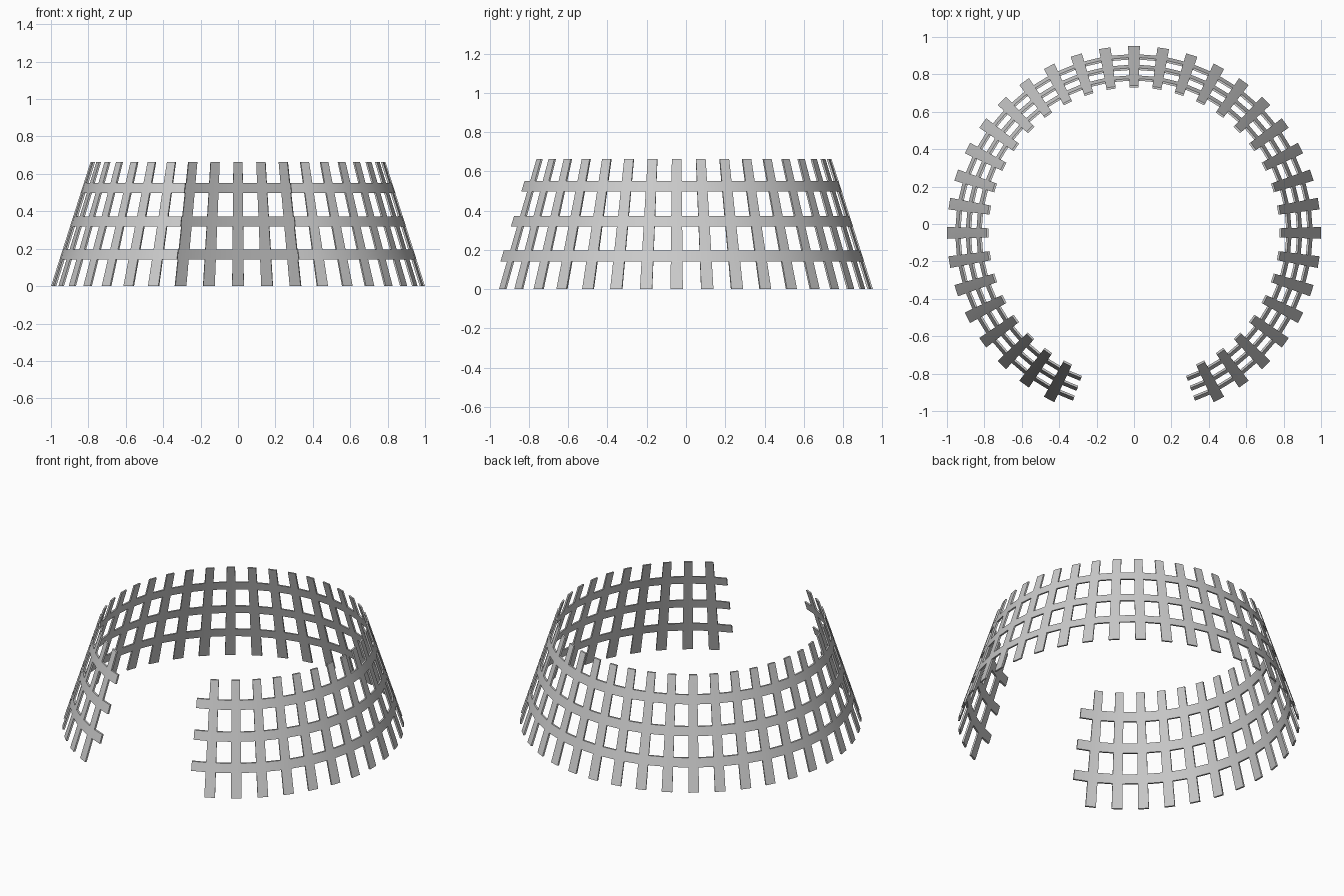
import bpy, bmesh
from math import sin, cos, radians

if "Cube" in bpy.data.objects:
    bpy.data.objects.remove(bpy.data.objects["Cube"])

R_BOTTOM, R_TOP, HEIGHT = 1.0, 0.789, 0.663
THICK = 0.011
Y_SHIFT = -0.0475            # open ring centred by its bounds
STEP, HALF_SLAT = 9.0, 1.8   # degrees
LAST, END = 17, 160.0        # slats each side of the back one, rail end angle

# Angular breaks: even-numbered strips are gaps, odd-numbered strips are slats
angles = [-END]
for i in range(-LAST, LAST + 1):
    angles += [i * STEP - HALF_SLAT, i * STEP + HALF_SLAT]
angles.append(END)

# Height breaks: odd-numbered bands are the three rails
levels = [0.0]
for mid in (0.169, 0.345, 0.524):
    levels += [mid - 0.027, mid + 0.027]
levels.append(HEIGHT)

bm = bmesh.new()


def point(a, z):
    r = R_BOTTOM + (R_TOP - R_BOTTOM) * z / HEIGHT
    return (r * sin(radians(a)), r * cos(radians(a)), z)


# Outer skin of the conical lattice
grid = [[bm.verts.new(point(a, z)) for z in levels] for a in angles]
for i in range(len(angles) - 1):
    for j in range(len(levels) - 1):
        if i % 2 or j % 2:
            bm.faces.new((grid[i][j], grid[i][j + 1], grid[i + 1][j + 1], grid[i + 1][j]))
bmesh.ops.delete(bm, geom=[v for v in bm.verts if not v.link_faces], context='VERTS')

# Radial thickness, then centring
res = bmesh.ops.extrude_face_region(bm, geom=bm.faces[:], use_keep_orig=True)
for v in res['geom']:
    if isinstance(v, bmesh.types.BMVert):
        k = 1 - THICK / v.co.xy.length
        v.co.x *= k
        v.co.y *= k
for v in bm.verts:
    v.co.y += Y_SHIFT
bmesh.ops.recalc_face_normals(bm, faces=bm.faces[:])

mesh = bpy.data.meshes.new("lattice_fence")
bm.to_mesh(mesh)
bm.free()
fence = bpy.data.objects.new("lattice_fence", mesh)
bpy.context.collection.objects.link(fence)

# Smooth around the ring, crisp at the cut edges
bpy.context.view_layer.objects.active = fence
fence.select_set(True)
bpy.ops.object.shade_smooth_by_angle(angle=radians(30))
